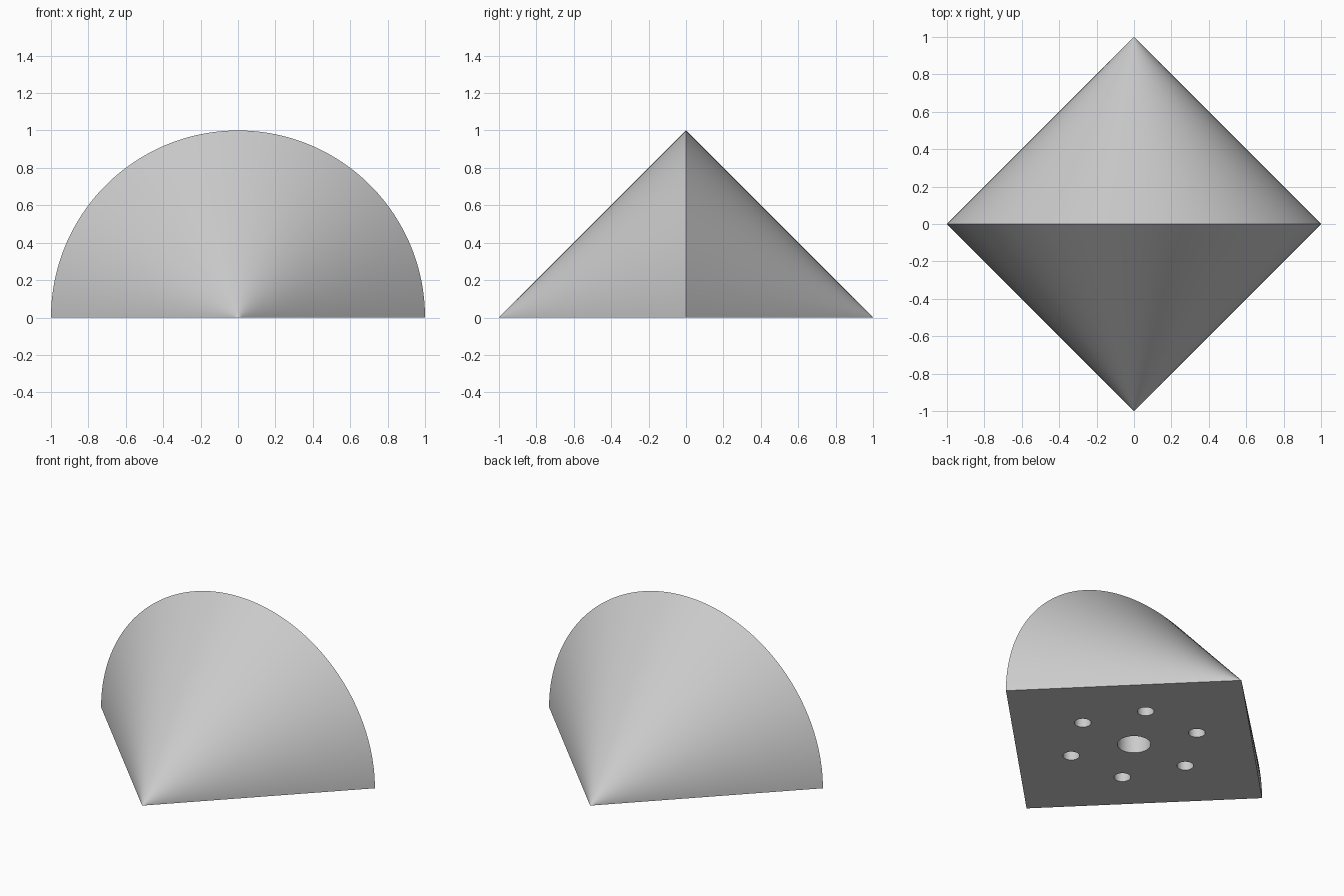
import bpy
import bmesh
from math import sin, cos, pi
from mathutils import Matrix

SEGMENTS = 96
HOLE_DEPTH = 0.2

if "Cube" in bpy.data.objects:
    bpy.data.objects.remove(bpy.data.objects["Cube"])


def make_object(name, bm):
    mesh = bpy.data.meshes.new(name)
    bmesh.ops.recalc_face_normals(bm, faces=bm.faces)
    bm.to_mesh(mesh)
    bm.free()
    obj = bpy.data.objects.new(name, mesh)
    bpy.context.collection.objects.link(obj)
    return obj


grey = bpy.data.materials.new("light grey")
grey.use_nodes = True
grey.diffuse_color = (0.6, 0.6, 0.6, 1)
grey.node_tree.nodes["Principled BSDF"].inputs["Base Color"].default_value = (0.6, 0.6, 0.6, 1)

# Half double cone: a triangular profile swept half a turn about the y axis,
# with a small ring by each tip to keep its shading crisp
bm = bmesh.new()
front_tip = bm.verts.new((0, -1, 0))
back_tip = bm.verts.new((0, 1, 0))
strips = []
for i in range(SEGMENTS + 1):
    a = pi * i / SEGMENTS
    strips.append([bm.verts.new((r * cos(a), y, r * sin(a)))
                   for r, y in ((0.02, -0.98), (1, 0), (0.02, 0.98))])
for p, q in zip(strips, strips[1:]):
    bm.faces.new((front_tip, p[0], q[0]))
    for j in range(2):
        bm.faces.new((p[j], p[j + 1], q[j + 1], q[j]))
    bm.faces.new((p[2], back_tip, q[2]))

# Flat square base
bm.faces.new([front_tip] + strips[0] + [back_tip] + strips[-1][::-1])
body = make_object("half_double_cone", bm)
body.data.materials.append(grey)

# Pin holes in the base: one large in the middle, six small around it
bm = bmesh.new()
holes = [(0, 0, 0.1)]
holes += [(0.4 * cos(k * pi / 3), 0.4 * sin(k * pi / 3), 0.05) for k in range(6)]
for x, y, radius in holes:
    bmesh.ops.create_cone(bm, cap_ends=True, segments=48, radius1=radius, radius2=radius,
                          depth=2 * HOLE_DEPTH, matrix=Matrix.Translation((x, y, 0)))
cutter = make_object("hole_cutter", bm)
cutter.data.materials.append(grey)
cutter.hide_render = True

cut = body.modifiers.new("pin_holes", "BOOLEAN")
cut.operation = "DIFFERENCE"
cut.solver = "EXACT"
cut.object = cutter

bpy.ops.object.select_all(action="DESELECT")
body.select_set(True)
bpy.context.view_layer.objects.active = body
bpy.ops.object.modifier_apply(modifier=cut.name)
bpy.data.objects.remove(cutter)
bpy.ops.object.shade_smooth_by_angle(angle=pi / 6)
